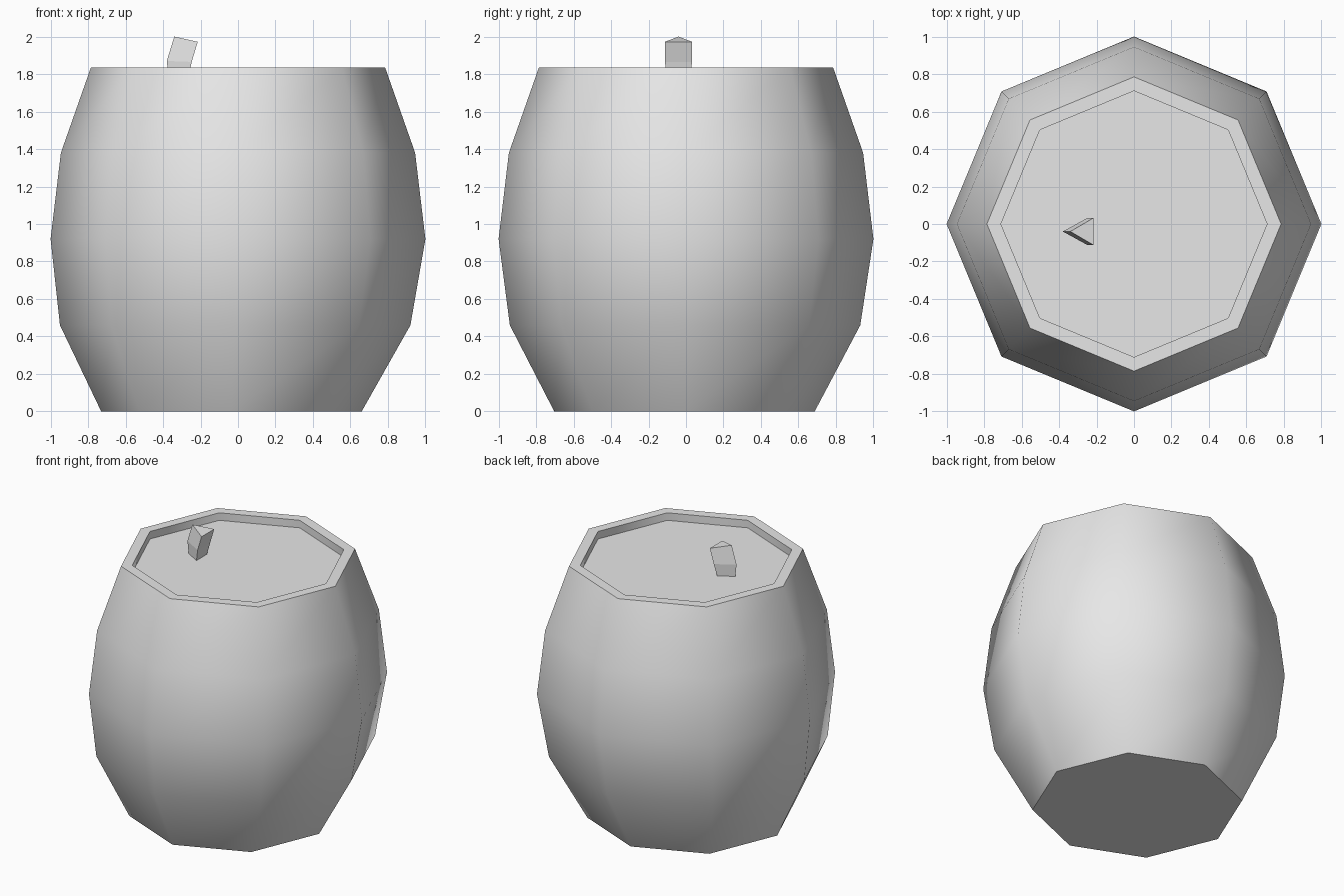
import bpy
import bmesh
from math import cos, sin, pi, radians

old = bpy.data.objects.get("Cube")
if old:
    bpy.data.objects.remove(old, do_unlink=True)

grey = bpy.data.materials.new("plain_grey")
grey.use_nodes = True
colour = (0.8, 0.8, 0.8, 1)
grey.diffuse_color = colour
grey.node_tree.nodes["Principled BSDF"].inputs["Base Color"].default_value = colour


def octagon(radius, z, cx=0, cy=0):
    return [(cx + radius * cos(i * pi / 4), cy + radius * sin(i * pi / 4), z)
            for i in range(8)]


def triangle(tip_x, back_x, half, tip_z, back_z):
    y = -0.04
    return [(tip_x, y, tip_z), (back_x, y - half, back_z), (back_x, y + half, back_z)]


def loft(name, rings):
    """Skin a stack of equal-sided rings and cap both ends."""
    bm = bmesh.new()
    loops = [[bm.verts.new(p) for p in ring] for ring in rings]
    n = len(loops[0])
    for low, high in zip(loops, loops[1:]):
        for i in range(n):
            j = (i + 1) % n
            bm.faces.new((low[i], low[j], high[j], high[i]))
    bm.faces.new(loops[0][::-1])
    bm.faces.new(loops[-1])
    bmesh.ops.recalc_face_normals(bm, faces=bm.faces)
    mesh = bpy.data.meshes.new(name)
    bm.to_mesh(mesh)
    bm.free()
    mesh.materials.append(grey)
    obj = bpy.data.objects.new(name, mesh)
    bpy.context.collection.objects.link(obj)
    return obj


# Bulging body, rim and recessed lid; the foot leans slightly sideways
barrel = loft("barrel_body", [
    octagon(0.695, 0, -0.035, -0.008),
    octagon(0.935, 0.46, -0.015, -0.005),
    octagon(1.0, 0.92),
    octagon(0.945, 1.38),
    octagon(0.785, 1.835),
    octagon(0.71, 1.835),
    octagon(0.71, 1.78),
])
bpy.ops.object.select_all(action="DESELECT")
barrel.select_set(True)
bpy.context.view_layer.objects.active = barrel
bpy.ops.object.shade_smooth_by_angle(angle=radians(50))

# Bent three-sided stem on the lid
loft("stem", [
    triangle(-0.37, -0.265, 0.06, 1.78, 1.78),
    triangle(-0.38, -0.247, 0.073, 1.87, 1.865),
    triangle(-0.34, -0.215, 0.073, 2.0, 1.972),
])
